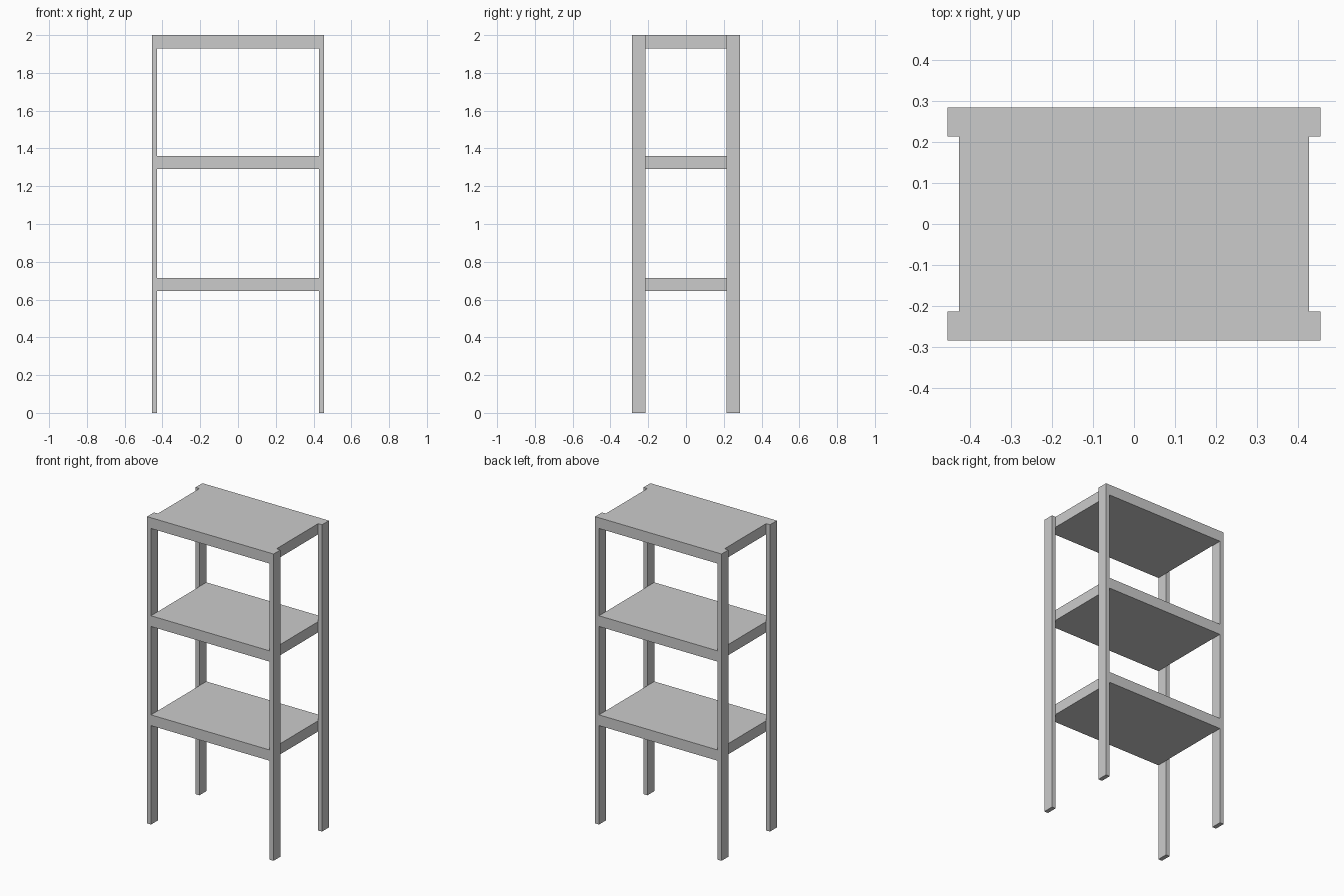
import bpy

if "Cube" in bpy.data.objects:
    bpy.data.objects.remove(bpy.data.objects["Cube"])

SHELF_X, LEG_X = 0.428, 0.456   # half widths at shelf side and leg outside
HALF_Y, LEG_W = 0.285, 0.071
THICK, HEIGHT = 0.07, 2.0


def box(name, lo, hi):
    """Axis-aligned box between two corners."""
    bpy.ops.mesh.primitive_cube_add(size=1, location=[(a + b) / 2 for a, b in zip(lo, hi)])
    ob = bpy.context.object
    ob.name = name
    ob.scale = [b - a for a, b in zip(lo, hi)]
    bpy.ops.object.transform_apply(location=False, rotation=False, scale=True)
    return ob


# Three solid shelves
for name, top in (("lower_shelf", 0.715), ("middle_shelf", 1.361), ("top_shelf", HEIGHT)):
    box(name, (-SHELF_X, -HALF_Y, top - THICK), (SHELF_X, HALF_Y, top))

# Four flat legs attached to the shelf sides
for side, sx in (("left", -1), ("right", 1)):
    x0, x1 = sorted((sx * SHELF_X, sx * LEG_X))
    for end, sy in (("front", -1), ("back", 1)):
        y0, y1 = sorted((sy * (HALF_Y - LEG_W), sy * HALF_Y))
        box(f"{end}_{side}_leg", (x0, y0, 0), (x1, y1, HEIGHT))
